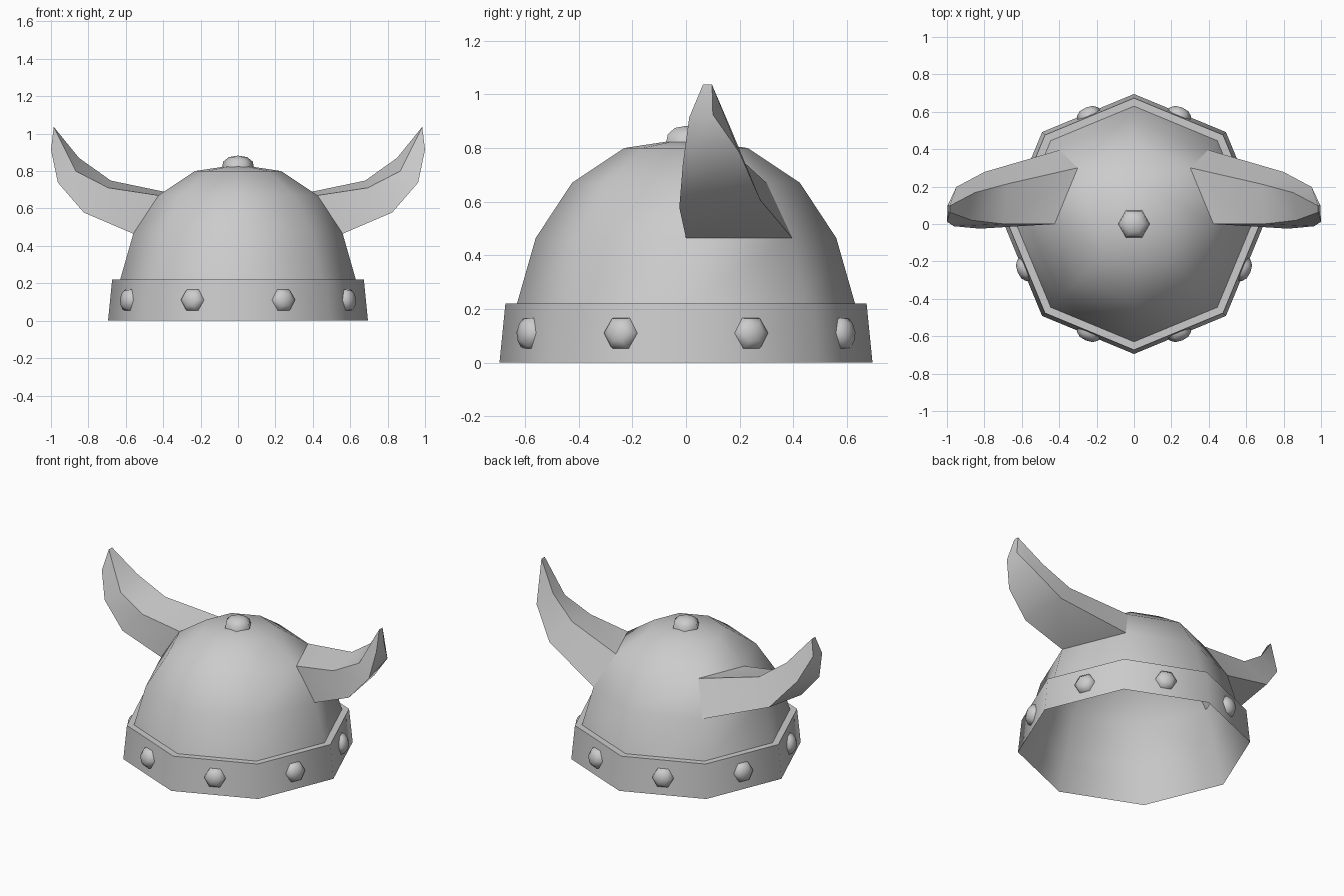
import bpy, bmesh
from math import pi, cos, sin, radians
from mathutils import Matrix

if "Cube" in bpy.data.objects:
    bpy.data.objects.remove(bpy.data.objects["Cube"])


def finish(bm, name, angle=60, mat=None):
    if mat:
        bmesh.ops.transform(bm, matrix=mat, verts=bm.verts)
    me = bpy.data.meshes.new(name)
    bm.to_mesh(me)
    bm.free()
    ob = bpy.data.objects.new(name, me)
    bpy.context.collection.objects.link(ob)
    bpy.ops.object.select_all(action='DESELECT')
    ob.select_set(True)
    bpy.context.view_layer.objects.active = ob
    bpy.ops.object.shade_smooth_by_angle(angle=radians(angle))
    return ob


def lathe(profile, sides, start=0.0, skip=()):
    """Revolve (radius, z) points, bottom to top; skip holds (ring, side) openings."""
    bm = bmesh.new()
    rings = []
    for r, z in profile:
        if r == 0:
            rings.append([bm.verts.new((0, 0, z))] * sides)
        else:
            rings.append([bm.verts.new((r * cos(start + 2 * pi * i / sides),
                                        r * sin(start + 2 * pi * i / sides), z))
                          for i in range(sides)])
    for k in range(len(rings) - 1):
        lo, hi = rings[k], rings[k + 1]
        for i in range(sides):
            if (k, i) in skip:
                continue
            j = (i + 1) % sides
            quad = [lo[i], lo[j], hi[j], hi[i]]
            bm.faces.new(list(dict.fromkeys(quad)))
    return bm


# Eight-sided dome, open where the horns grow out
dome = [(0.693, 0), (0.63, 0.22), (0.56, 0.465), (0.425, 0.67), (0.23, 0.80), (0, 0.835)]
finish(lathe(dome, 8, skip={(2, 0), (2, 3)}), "dome", 80)

# Rim band with a flat ledge on top
finish(lathe([(0.695, 0), (0.673, 0.22), (0.63, 0.22)], 8), "rim_band")

# Rounded six-sided studs, one on each band side and one on the crown
stud = [(0.067, -0.006), (0.062, 0.018), (0.038, 0.037), (0, 0.043)]
for i in range(8):
    m = (Matrix.Rotation(radians(22.5 + 45 * i), 4, 'Z')
         @ Matrix.Translation((0.631, 0, 0.11))
         @ Matrix.Rotation(radians(84.5), 4, 'Y'))
    finish(lathe(stud, 6, pi / 2), "band_stud", 80, m)
finish(lathe(stud, 6), "crown_stud", 80,
       Matrix.Translation((0, 0, 0.828)) @ Matrix.Scale(1.27, 4))

# Horns: four-sided sections (front low, back low, back high, front high)
c = cos(pi / 4)
sections = [
    [(0.56, 0, 0.465), (0.56 * c, 0.56 * c, 0.465), (0.425 * c, 0.425 * c, 0.67), (0.425, 0, 0.67)],
    [(0.824, -0.025, 0.578), (0.80, 0.278, 0.605), (0.68, 0.214, 0.749), (0.695, 0.0, 0.711)],
    [(0.963, -0.012, 0.738), (0.95, 0.198, 0.785), (0.85, 0.168, 0.87), (0.868, 0.02, 0.80)],
    [(1.0, 0.012, 0.914), (0.996, 0.10, 0.925), (0.985, 0.097, 1.036), (0.985, 0.063, 1.036)],
]
for side, name in ((1, "right_horn"), (-1, "left_horn")):
    bm = bmesh.new()
    rings = [[bm.verts.new((side * x, y, z)) for x, y, z in s] for s in sections]
    for lo, hi in zip(rings, rings[1:]):
        for i in range(4):
            j = (i + 1) % 4
            bm.faces.new((lo[i], lo[j], hi[j], hi[i]))
    bm.faces.new(rings[-1])
    if side < 0:
        bmesh.ops.reverse_faces(bm, faces=bm.faces)
    finish(bm, name, 50)
